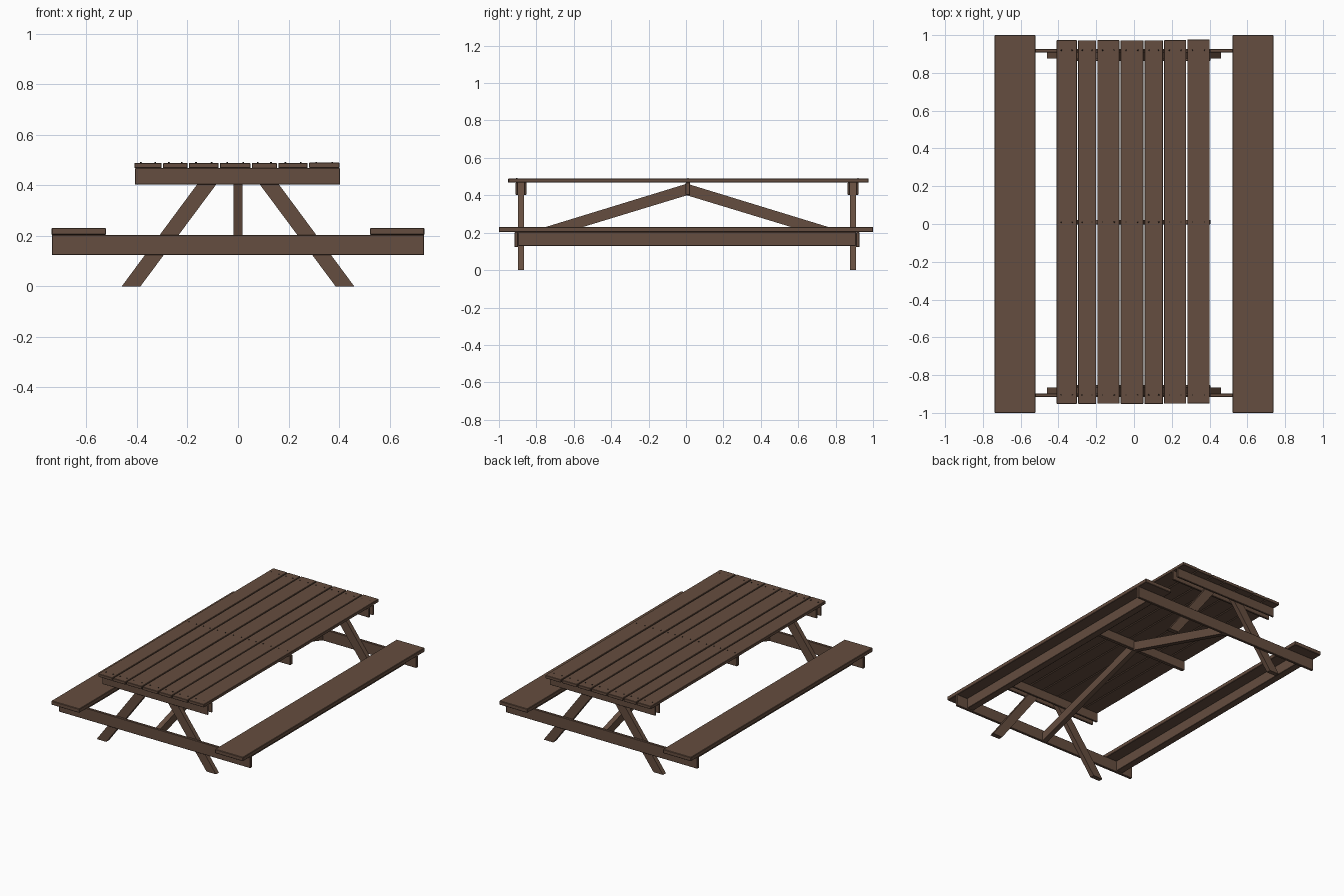
import bpy, bmesh, math, random
from mathutils import Vector

if "Cube" in bpy.data.objects:
    bpy.data.objects.remove(bpy.data.objects["Cube"])
random.seed(4)

def material(name, rgb):
    m = bpy.data.materials.new(name)
    m.diffuse_color = (*rgb, 1)
    m.use_nodes = True
    m.node_tree.nodes["Principled BSDF"].inputs["Base Color"].default_value = m.diffuse_color
    return m

WOOD = material("brown wood", (0.13, 0.075, 0.05))
IRON = material("dark iron", (0.02, 0.015, 0.012))

def finish(name, bm, mat):
    bmesh.ops.recalc_face_normals(bm, faces=bm.faces)
    me = bpy.data.meshes.new(name)
    bm.to_mesh(me)
    bm.free()
    me.materials.append(mat)
    ob = bpy.data.objects.new(name, me)
    bpy.context.collection.objects.link(ob)
    return ob

def prism(name, pts, offset, mat=WOOD):
    """Extrude a closed outline along an offset vector."""
    bm = bmesh.new()
    face = bm.faces.new([bm.verts.new(p) for p in pts])
    out = bmesh.ops.extrude_face_region(bm, geom=[face])
    verts = [g for g in out["geom"] if isinstance(g, bmesh.types.BMVert)]
    bmesh.ops.translate(bm, verts=verts, vec=Vector(offset))
    return finish(name, bm, mat)

def board(name, x0, x1, y0, y1, z0, z1, bevel=0.002):
    ob = prism(name, [(x0, y0, z0), (x1, y0, z0), (x1, y1, z0), (x0, y1, z0)], (0, 0, z1 - z0))
    b = ob.modifiers.new("worn edges", 'BEVEL')
    b.width = bevel
    b.segments = 1
    return ob

# Table top planks, slightly uneven
edges = [-0.413, -0.299, -0.197, -0.074, 0.052, 0.157, 0.279, 0.404]
for i, (a, b) in enumerate(zip(edges, edges[1:])):
    j = random.uniform(-0.002, 0.002)
    board(f"top_plank_{i}", a + 0.003, b - 0.003, -0.951 + j, 0.974 + j, 0.468 + j / 2, 0.489 + j / 2)

# Cleats under the top: one in the middle, a pair gripping the legs at each end
board("middle_cleat", -0.408, 0.404, -0.002, 0.022, 0.402, 0.468)
ends = {"front": (-0.898, -0.866, -1), "back": (0.877, 0.909, 1)}
for end, (y0, y1, s) in ends.items():
    board(f"{end}_cleat_a", -0.408, 0.404, y0 - 0.013, y0, 0.402, 0.468)
    board(f"{end}_cleat_b", -0.408, 0.404, y1, y1 + 0.013, 0.402, 0.468)

    # Splayed legs
    for side, m in (("left", -1), ("right", 1)):
        prism(f"{end}_{side}_leg",
              [(m * 0.460, y0, 0), (m * 0.386, y0, 0), (m * 0.038, y0, 0.468), (m * 0.114, y0, 0.468)],
              (0, y1 - y0, 0))

    # Cross beam carrying the seats, on the outer side of the legs
    o = y0 if s < 0 else y1
    board(f"{end}_seat_support", -0.737, 0.737, min(o, o + s * 0.018), max(o, o + s * 0.018), 0.123, 0.203)

    # Diagonal brace from the cross beam up to the middle cleat
    prism(f"{end}_brace",
          [(-0.018, 0.005, 0.462), (-0.018, o, 0.185), (-0.018, o, 0.125), (-0.018, 0.005, 0.400)],
          (0.036, 0, 0))

# Seats with a stiffening beam below
for side, m in (("left", -1), ("right", 1)):
    a, b = sorted((m * 0.522, m * 0.738))
    board(f"{side}_seat", a, b, -1, 1, 0.203, 0.231, 0.003)
    a, b = sorted((m * 0.605, m * 0.655))
    board(f"{side}_seat_beam", a, b, -0.898, 0.909, 0.130, 0.203)

# Nail heads, two per plank at each cleat
bm = bmesh.new()
for a, b in zip(edges, edges[1:]):
    for y in (-0.905, 0.010, 0.920):
        for t in (0.25, 0.75):
            r = bmesh.ops.create_cone(bm, cap_ends=True, segments=8, radius1=0.004, radius2=0.003, depth=0.004)
            bmesh.ops.translate(bm, verts=r["verts"], vec=(a + (b - a) * t, y, 0.4895))
finish("nail_heads", bm, IRON)
